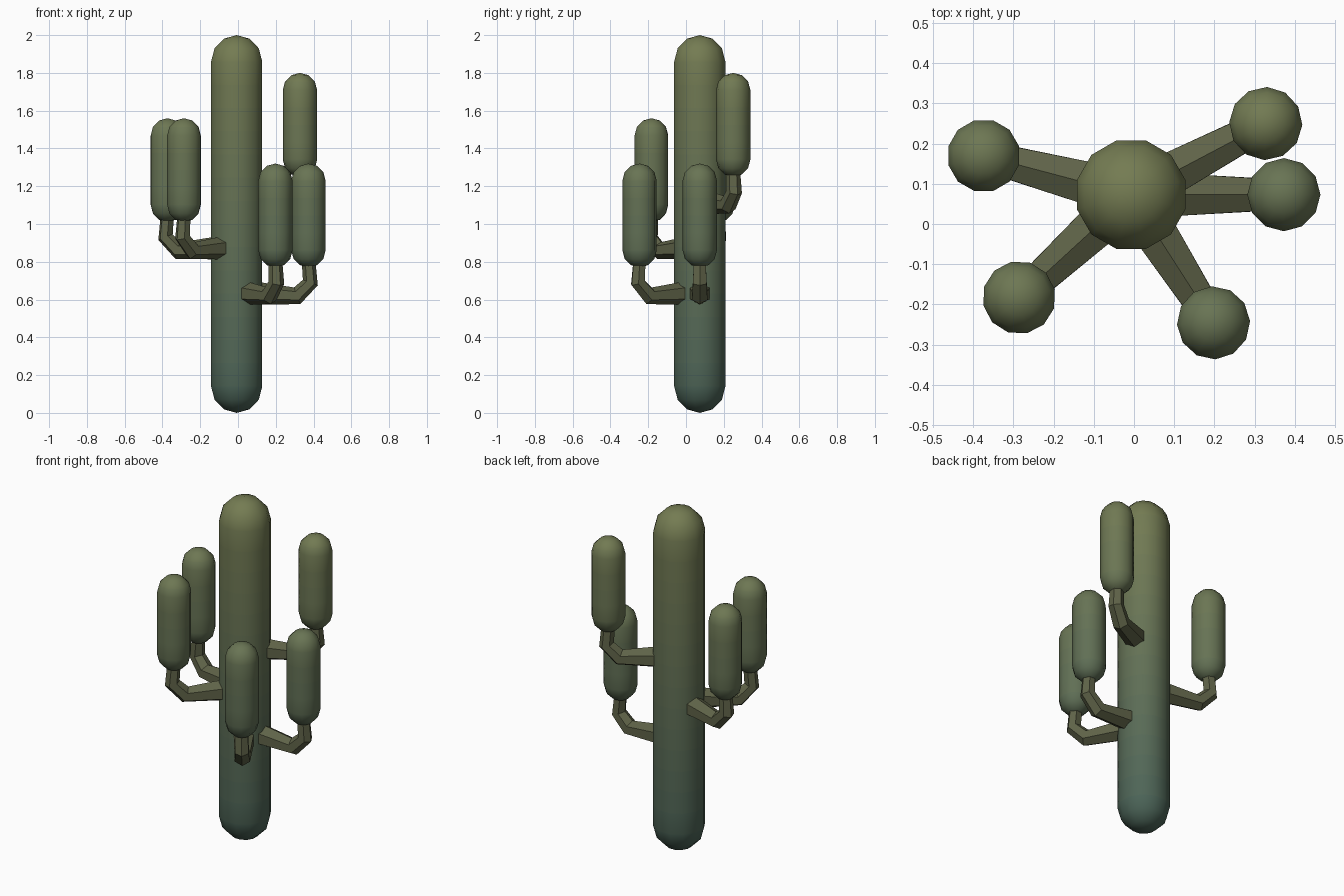
import bpy, bmesh, math
from mathutils import Vector

cube = bpy.data.objects.get("Cube")
if cube:
    bpy.data.objects.remove(cube, do_unlink=True)


def make_material(name, color):
    mat = bpy.data.materials.new(name)
    mat.use_nodes = True
    mat.diffuse_color = (*color, 1)
    mat.node_tree.nodes["Principled BSDF"].inputs["Base Color"].default_value = (*color, 1)
    return mat


# Green palette, cool at the ground and warm at the tip
LEVELS = 16
LOW, HIGH = Vector((0.07, 0.125, 0.095)), Vector((0.175, 0.2, 0.085))
greens = [make_material(f"green_{i}", LOW.lerp(HIGH, i / (LEVELS - 1))) for i in range(LEVELS)]
bark = make_material("branch_olive", (0.115, 0.125, 0.065))


def finish(name, bm, materials, angle):
    bmesh.ops.recalc_face_normals(bm, faces=bm.faces)
    mesh = bpy.data.meshes.new(name)
    bm.to_mesh(mesh)
    bm.free()
    for mat in materials:
        mesh.materials.append(mat)
    obj = bpy.data.objects.new(name, mesh)
    bpy.context.collection.objects.link(obj)
    bpy.ops.object.select_all(action='DESELECT')
    obj.select_set(True)
    bpy.context.view_layer.objects.active = obj
    bpy.ops.object.shade_smooth_by_angle(angle=math.radians(angle))
    return obj


def skin(bm, rings):
    for a, b in zip(rings, rings[1:]):
        for i in range(len(a)):
            j = (i + 1) % len(a)
            bm.faces.new((a[i], a[j], b[j], b[i]))


def capsule(name, center, radius, bottom, top, turn, bands, sides=12):
    """Round-ended column, coloured by height."""
    low, high = bottom + radius, top - radius
    steps = [math.radians(a) for a in (60, 30)]
    profile = [(radius * math.cos(a), low - radius * math.sin(a)) for a in steps]
    profile += [(radius, low + (high - low) * i / bands) for i in range(bands + 1)]
    profile += [(radius * math.cos(a), high + radius * math.sin(a)) for a in reversed(steps)]
    bm = bmesh.new()
    rings = []
    for r, z in profile:
        angles = [turn + math.tau * i / sides for i in range(sides)]
        rings.append([bm.verts.new((center.x + r * math.cos(a), center.y + r * math.sin(a), z))
                      for a in angles])
    skin(bm, rings)
    for ring, z in ((rings[0], bottom), (rings[-1], top)):
        pole = bm.verts.new((center.x, center.y, z))
        for i in range(sides):
            bm.faces.new((ring[i], ring[(i + 1) % sides], pole))
    for face in bm.faces:
        z = face.calc_center_median().z
        face.material_index = min(LEVELS - 1, int(z / 2 * LEVELS))
    return finish(name, bm, greens, 40)


def branch(name, points, radii, sides=6):
    """Tapered bent tube lying in a vertical plane."""
    bm = bmesh.new()
    rings = []
    across = (points[1] - points[0]).cross(Vector((0, 0, 1))).normalized()
    for i, (p, r) in enumerate(zip(points, radii)):
        before = (p - points[max(i - 1, 0)]).normalized()
        after = (points[min(i + 1, len(points) - 1)] - p).normalized()
        up = across.cross((before + after).normalized())
        angles = [math.tau * k / sides for k in range(sides)]
        rings.append([bm.verts.new(p + r * (up * math.cos(a) + across * math.sin(a)))
                      for a in angles])
    skin(bm, rings)
    bm.faces.new(rings[0])
    bm.faces.new(rings[-1])
    return finish(name, bm, [bark], 35)


# Trunk
axis = Vector((-0.007, 0.073, 0))
capsule("trunk", axis, 0.14, 0, 2, math.radians(15), 14)

# Arms: tip position and height of the underside of the upright lobe
arms = {
    "back_left": (0.328, 0.25, 1.25),
    "left": (0.373, 0.073, 0.77),
    "front_left": (0.198, -0.246, 0.77),
    "front_right": (-0.286, -0.183, 1.01),
    "back_right": (-0.374, 0.17, 1.01),
}
for side, (x, y, base) in arms.items():
    tip = Vector((x, y, 0))
    out = (tip - axis).normalized()
    capsule(f"{side}_lobe", tip, 0.091, base, base + 0.55, math.atan2(out.y, out.x), 4)
    path = [
        axis + out * 0.08 + Vector((0, 0, base - 0.135)),
        tip - out * 0.06 + Vector((0, 0, base - 0.15)),
        tip + out * 0.01 + Vector((0, 0, base - 0.08)),
        tip + Vector((0, 0, base + 0.04)),
    ]
    branch(f"{side}_branch", path, (0.063, 0.047, 0.042, 0.036))
